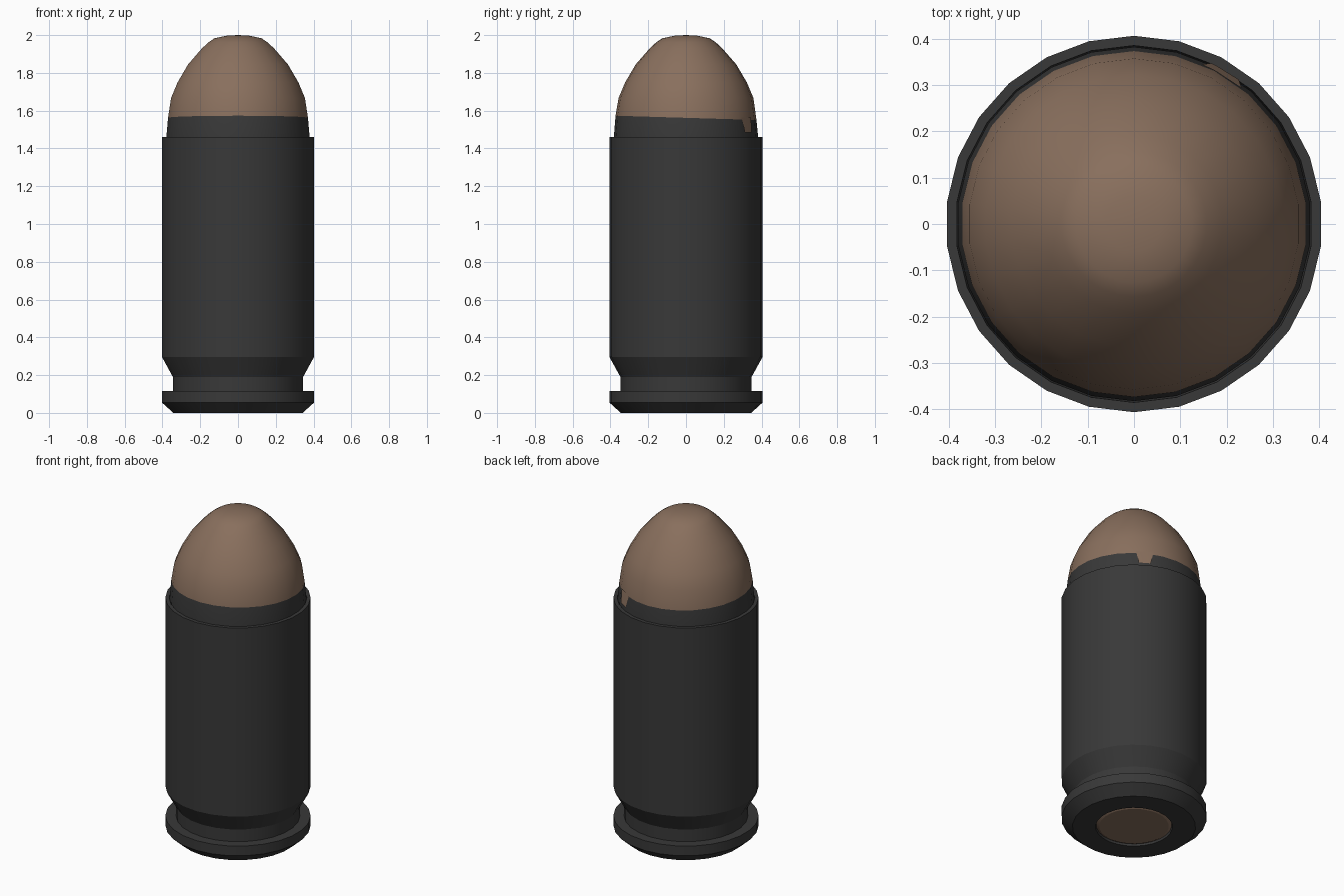
import bpy, bmesh
from math import sin, cos, pi, radians

SIDES = 26

if "Cube" in bpy.data.objects:
    bpy.data.objects.remove(bpy.data.objects["Cube"], do_unlink=True)


def make_material(name, rgb):
    mat = bpy.data.materials.new(name)
    mat.use_nodes = True
    color = (*rgb, 1)
    mat.diffuse_color = color
    mat.node_tree.nodes["Principled BSDF"].inputs["Base Color"].default_value = color
    return mat


dark = make_material("dark steel", (0.04, 0.04, 0.04))
copper = make_material("copper brown", (0.25, 0.16, 0.11))


def finish(bm, name, mats):
    bmesh.ops.recalc_face_normals(bm, faces=bm.faces)
    mesh = bpy.data.meshes.new(name)
    bm.to_mesh(mesh)
    bm.free()
    obj = bpy.data.objects.new(name, mesh)
    bpy.context.collection.objects.link(obj)
    for m in mats:
        mesh.materials.append(m)
    bpy.ops.object.select_all(action='DESELECT')
    obj.select_set(True)
    bpy.context.view_layer.objects.active = obj
    bpy.ops.object.shade_smooth_by_angle(angle=radians(25))
    return obj


def lathe(name, profile, mats, split=None, tilt=0.0):
    """Spin (radius, z) points; faces from ring `split` up get the second material."""
    bm = bmesh.new()
    rings = []
    for i, (r, z) in enumerate(profile):
        if r == 0:
            rings.append([bm.verts.new((0, 0, z))] * SIDES)
            continue
        ring = []
        for k in range(SIDES):
            a = pi / 2 + 2 * pi * k / SIDES
            y = r * sin(a)
            ring.append(bm.verts.new((r * cos(a), y, z + (tilt * y if i == split else 0))))
        rings.append(ring)
    for i, (lo, hi) in enumerate(zip(rings, rings[1:])):
        for k in range(SIDES):
            n = (k + 1) % SIDES
            corners = dict.fromkeys((lo[k], lo[n], hi[n], hi[k]))
            face = bm.faces.new(list(corners))
            if split is not None and i >= split:
                face.material_index = 1
    return finish(bm, name, mats)


# Case: recessed base, bevelled rim, extractor groove, straight wall, open mouth
lathe("case", [(0.21, 0.02), (0.215, 0.0), (0.345, 0.0), (0.406, 0.055),
               (0.406, 0.115), (0.347, 0.115), (0.347, 0.19), (0.406, 0.297),
               (0.406, 1.46), (0.385, 1.46), (0.382, 1.40)], [dark])

# Primer: shallow disc set into the base
lathe("primer", [(0.212, 0.03), (0.211, 0.012), (0.195, 0.004), (0, 0.004)], [copper])

# Bullet: dark collar below, copper dome above
lathe("bullet", [(0.382, 1.40), (0.382, 1.46), (0.373, 1.562), (0.357, 1.667),
                 (0.322, 1.75), (0.266, 1.845), (0.192, 1.93), (0.157, 1.962),
                 (0.126, 1.983), (0.06, 1.997), (0, 2.0)],
      [dark, copper], split=2, tilt=-0.03)

# Small copper tab reaching down over the collar, tapered to the bottom
bm = bmesh.new()
rows = [(0.374, 1.565, (51.5, 62.3, 67)), (0.38, 1.525, (53, 62.3, 65.5)),
        (0.385, 1.485, (54, 62.3, 64))]
grid = [[bm.verts.new((r * cos(radians(a)), r * sin(radians(a)), z)) for a in angles]
        for r, z, angles in rows]
for upper, lower in zip(grid, grid[1:]):
    for j in range(2):
        bm.faces.new((upper[j], lower[j], lower[j + 1], upper[j + 1]))
finish(bm, "copper_tab", [copper])
